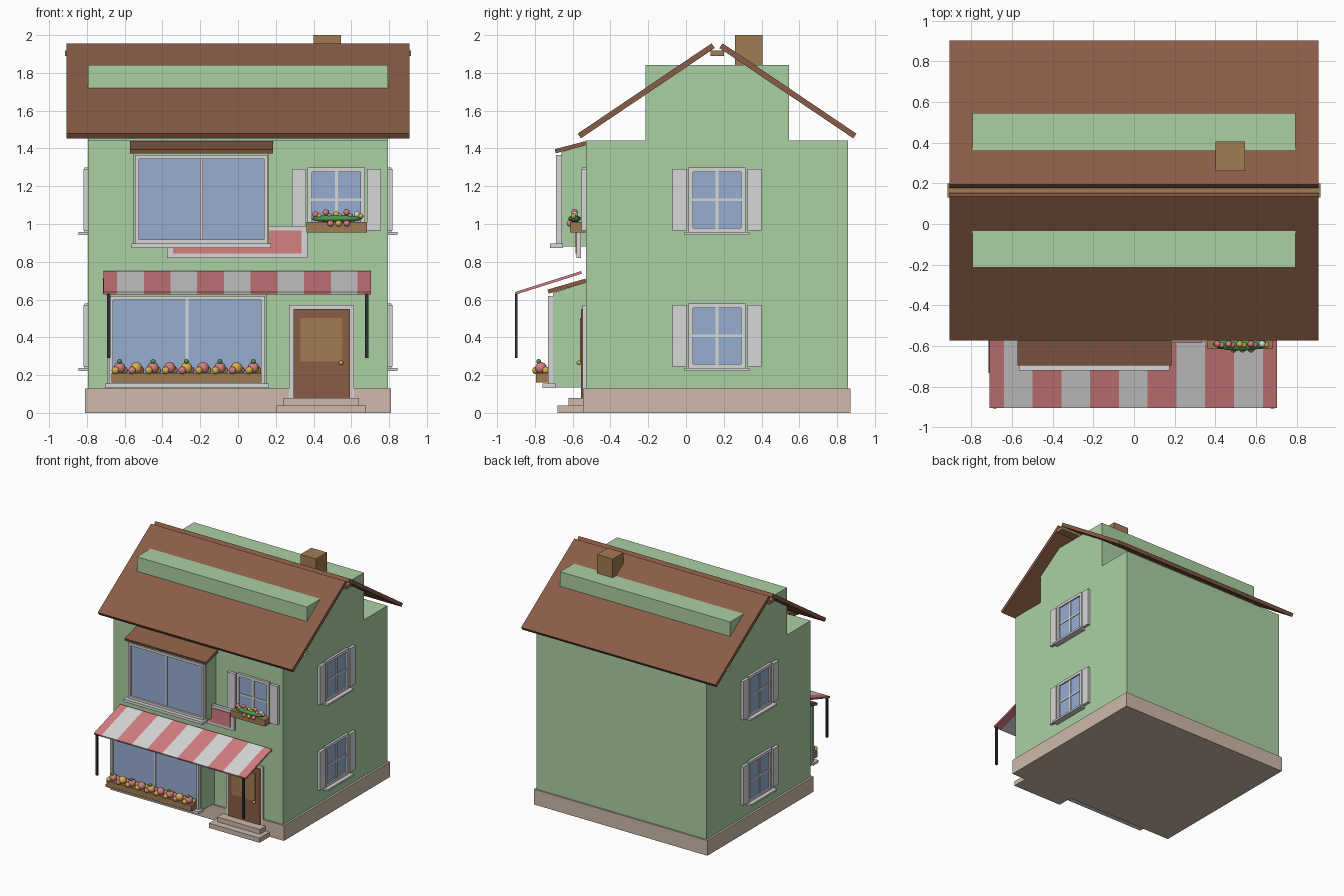
import bpy, bmesh, math
from mathutils import Vector, Matrix

cube = bpy.data.objects.get("Cube")
if cube:
    bpy.data.objects.remove(cube, do_unlink=True)


def material(name, *rgb):
    m = bpy.data.materials.new(name)
    m.use_nodes = True
    m.diffuse_color = (*rgb, 1)
    m.node_tree.nodes["Principled BSDF"].inputs["Base Color"].default_value = (*rgb, 1)
    return m


GREEN = material("wall green", 0.41, 0.63, 0.37)
BROWN = material("roof brown", 0.25, 0.108, 0.062)
WOOD = material("light wood", 0.36, 0.2, 0.085)
PINK = material("rose pink", 0.66, 0.21, 0.22)
WHITE = material("trim white", 0.68, 0.68, 0.68)
GLASS = material("window blue", 0.31, 0.42, 0.65)
STONE = material("base stone", 0.62, 0.49, 0.4)
DARK = material("dark metal", 0.03, 0.03, 0.035)
YELLOW = material("flower yellow", 0.7, 0.42, 0.08)
LEAF = material("leaf green", 0.07, 0.3, 0.08)


def finish(name, bm, mats):
    bmesh.ops.recalc_face_normals(bm, faces=bm.faces)
    me = bpy.data.meshes.new(name)
    bm.to_mesh(me)
    bm.free()
    for m in mats:
        me.materials.append(m)
    ob = bpy.data.objects.new(name, me)
    bpy.context.collection.objects.link(ob)
    return ob


def prism(name, profile, x0, x1, mat):
    """Extrude a (y, z) profile along x."""
    bm = bmesh.new()
    face = bm.faces.new([bm.verts.new((x0, y, z)) for y, z in profile])
    out = bmesh.ops.extrude_face_region(bm, geom=[face])
    verts = [g for g in out["geom"] if isinstance(g, bmesh.types.BMVert)]
    bmesh.ops.translate(bm, verts=verts, vec=(x1 - x0, 0, 0))
    return finish(name, bm, [mat])


def box(name, x0, x1, y0, y1, z0, z1, mat):
    return prism(name, [(y0, z0), (y1, z0), (y1, z1), (y0, z1)], x0, x1, mat)


def slab(name, p, q, thick, x0, x1, mat):
    """Sloped board whose centre line runs from p to q in (y, z)."""
    p, q = Vector(p), Vector(q)
    d = (q - p).normalized()
    n = Vector((-d.y, d.x)) * thick / 2
    return prism(name, [p - n, q - n, q + n, p + n], x0, x1, mat)


def ball(name, pos, size, mat):
    bm = bmesh.new()
    bmesh.ops.create_uvsphere(bm, u_segments=12, v_segments=8, radius=1)
    bm.transform(Matrix.Translation(pos) @ Matrix.Diagonal((*size, 1)))
    for f in bm.faces:
        f.smooth = True
    return finish(name, bm, [mat])


def wall_box(name, side, wall, u0, u1, d0, d1, z0, z1, mat):
    """Box on a wall; u runs along the wall and d stands out from it."""
    if side == "front":
        return box(name, u0, u1, wall - d1, wall - d0, z0, z1, mat)
    s = 1 if side == "left" else -1
    a, b = sorted((s * (wall + d0), s * (wall + d1)))
    return box(name, a, b, u0, u1, z0, z1, mat)


def window(name, side, wall, u0, u1, z0, z1, bar, depth, crossbar):
    def part(label, *args):
        wall_box(f"{name}_{label}", side, wall, *args)
    c, h = (u0 + u1) / 2, (z0 + z1) / 2
    part("glass", u0 + bar / 2, u1 - bar / 2, 0, depth * 0.4, z0, z1, GLASS)
    for label, a in (("jamb_a", u0), ("jamb_b", u1 - bar)):
        part(label, a, a + bar, 0, depth, z0, z1, WHITE)
    for label, a in (("bottom_rail", z0), ("head", z1 - bar)):
        part(label, u0 + bar, u1 - bar, 0, depth, a, a + bar, WHITE)
    part("mullion", c - 0.008, c + 0.008, 0, depth * 0.7, z0 + bar, z1 - bar, WHITE)
    if crossbar:
        part("crossbar", u0 + bar, u1 - bar, 0, depth * 0.65, h - 0.007, h + 0.007, WHITE)


def shutters(name, side, wall, c, z0, z1):
    for label, a in (("shutter_a", c - 0.236), ("shutter_b", c + 0.162)):
        wall_box(f"{name}_{label}", side, wall, a, a + 0.074, 0, 0.024, z0, z1, WHITE)


# House body and foundation
box("foundation", -0.81, 0.81, -0.545, 0.872, 0, 0.128, STONE)
box("walls", -0.793, 0.793, -0.53, 0.858, 0.01, 1.443, GREEN)
box("attic", -0.793, 0.793, -0.215, 0.545, 1.44, 1.842, GREEN)

# Roof
slab("roof_front", (-0.565, 1.466), (0.144, 1.944), 0.03, -0.907, 0.907, BROWN)
slab("roof_back", (0.894, 1.466), (0.185, 1.944), 0.03, -0.907, 0.907, BROWN)
box("ridge_beam", -0.917, 0.917, 0.13, 0.2, 1.89, 1.918, WOOD)
box("chimney", 0.4, 0.546, 0.26, 0.405, 1.7, 2.0, WOOD)

# Upper and lower bay windows with their own little roofs
prism("upper_bay", [(-0.53, 0.88), (-0.53, 1.42), (-0.66, 1.38), (-0.66, 0.88)], -0.555, 0.165, GREEN)
window("upper_bay_window", "front", -0.66, -0.545, 0.157, 0.897, 1.365, 0.02, 0.028, False)
box("upper_bay_sill", -0.565, 0.175, -0.72, -0.65, 0.874, 0.897, WHITE)
slab("upper_bay_roof", (-0.692, 1.385), (-0.53, 1.428), 0.022, -0.572, 0.185, BROWN)
prism("lower_bay", [(-0.53, 0.135), (-0.53, 0.69), (-0.705, 0.635), (-0.705, 0.135)], -0.69, 0.15, GREEN)
window("lower_bay_window", "front", -0.705, -0.683, 0.143, 0.155, 0.618, 0.02, 0.026, False)
box("lower_bay_sill", -0.703, 0.163, -0.76, -0.69, 0.133, 0.155, WHITE)
slab("lower_bay_roof", (-0.73, 0.642), (-0.53, 0.7), 0.022, -0.715, 0.175, BROWN)

# Side windows, alike on both walls and both floors
for side in ("left", "right"):
    for floor, z in (("lower", 0.225), ("upper", 0.945)):
        name = f"{side}_{floor}_window"
        window(name, side, 0.793, 0.012, 0.316, z + 0.01, z + 0.355, 0.024, 0.02, True)
        shutters(name, side, 0.793, 0.164, z + 0.02, z + 0.345)
        wall_box(name + "_sill", side, 0.793, -0.008, 0.336, 0, 0.052, z - 0.003, z + 0.013, WHITE)

# Small front window with flower box
window("front_window", "front", -0.53, 0.369, 0.673, 0.955, 1.3, 0.024, 0.02, True)
shutters("front_window", "front", -0.53, 0.521, 0.965, 1.29)
box("window_flower_box", 0.362, 0.682, -0.615, -0.53, 0.956, 1.01, WOOD)
ball("window_leaves", (0.522, -0.59, 1.028), (0.135, 0.033, 0.02), LEAF)
for i, mat in enumerate((PINK, PINK, YELLOW, PINK, WHITE)):
    x = 0.41 + i * 0.055
    ball("window_flower", (x, -0.59, 1.05 + 0.012 * (i % 2)), (0.017,) * 3, mat)
    ball("window_bud", (x + 0.02, -0.595, 1.042), (0.014,) * 3, (YELLOW, PINK)[i % 2])
for i, mat in enumerate((PINK, YELLOW, PINK)):
    ball("hanging_flower", (0.49 + i * 0.043, -0.615, 1.003), (0.017,) * 3, mat)

# Sign board
box("sign_frame", -0.375, 0.367, -0.58, -0.555, 0.82, 0.99, WHITE)
box("sign_panel", -0.343, 0.335, -0.586, -0.58, 0.845, 0.965, PINK)

# Striped awning, coloured by alternating strips
AW_L, AW_R, STRIPE = -0.711, 0.704, 0.1415
edges = [AW_L] + [AW_L + STRIPE * (i + 0.5) for i in range(10)] + [AW_R]
for i, (a, b) in enumerate(zip(edges, edges[1:])):
    slab("awning_stripe", (-0.903, 0.633), (-0.553, 0.744), 0.014, a, b, (PINK, WHITE)[i % 2])
for x in (-0.685, 0.681):
    box("awning_post", x - 0.009, x + 0.009, -0.906, -0.891, 0.29, 0.632, DARK)

# Door and steps
box("door_frame", 0.27, 0.615, -0.547, -0.53, 0.08, 0.57, WHITE)
box("door", 0.294, 0.592, -0.555, -0.53, 0.08, 0.55, BROWN)
box("door_panel", 0.33, 0.553, -0.56, -0.554, 0.272, 0.502, WOOD)
ball("door_knob", (0.546, -0.567, 0.265), (0.012,) * 3, YELLOW)
box("upper_step", 0.242, 0.64, -0.622, -0.53, 0.04, 0.08, STONE)
box("lower_step", 0.205, 0.677, -0.68, -0.53, 0, 0.04, STONE)

# Long flower box below the lower bay window
box("long_flower_box", -0.67, 0.125, -0.795, -0.725, 0.16, 0.21, WOOD)
for i in range(9):
    x = -0.627 + i * 0.0885
    main, second = ((PINK, YELLOW), (YELLOW, PINK))[(i + i // 3) % 2]
    ball("box_flower", (x, -0.768, 0.238), (0.031,) * 3, main)
    for s in (-1, 1):
        ball("small_flower", (x + s * 0.022, -0.768 + s * 0.026, 0.225), (0.02,) * 3, second)
    if i % 2 == 0:
        ball("sprout", (x, -0.78, 0.272), (0.013,) * 3, LEAF)
